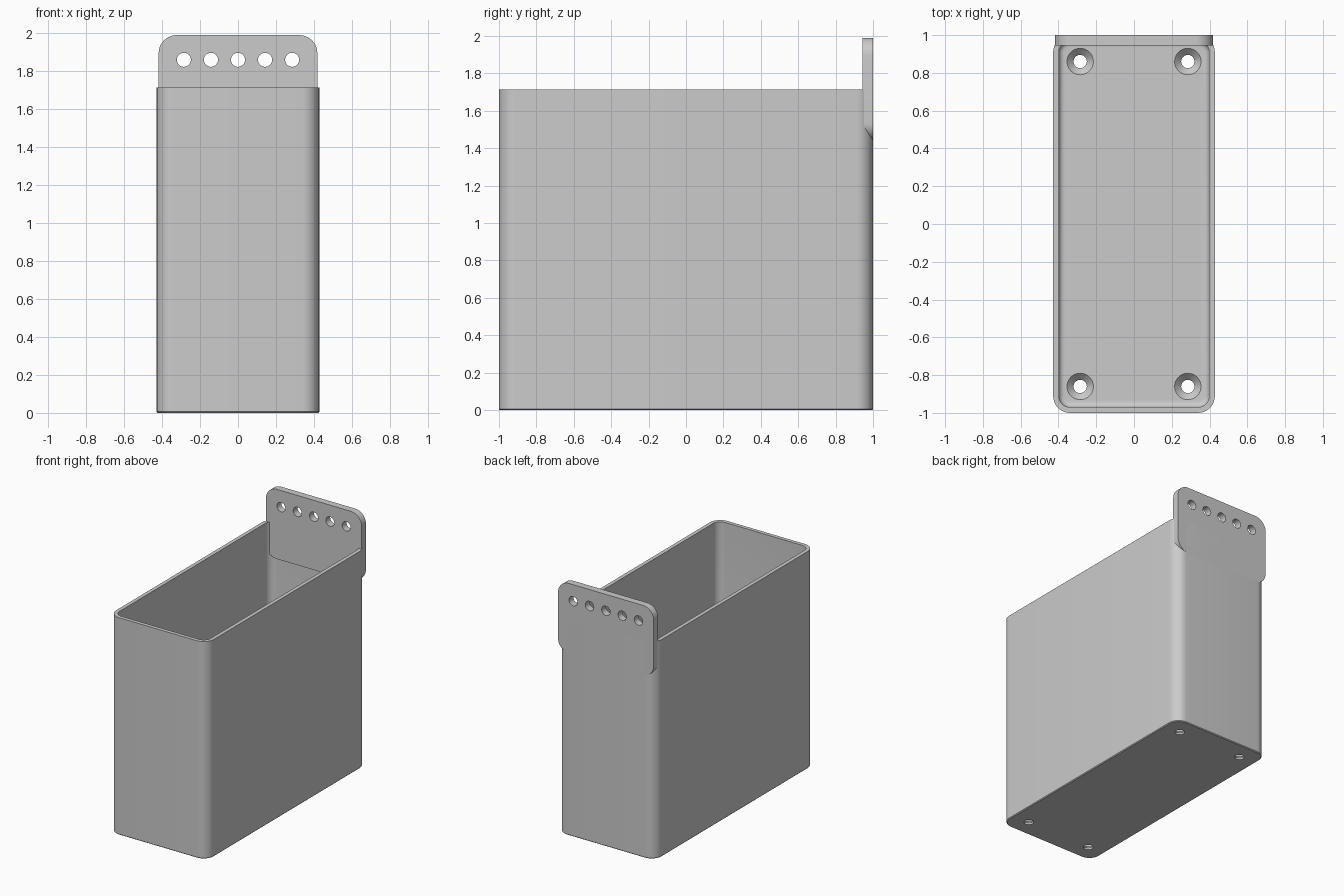
import bpy
import bmesh
import math
from mathutils import Matrix, Vector

cube = bpy.data.objects.get("Cube")
if cube:
    bpy.data.objects.remove(cube, do_unlink=True)

grey = bpy.data.materials.new("light_grey")
grey.use_nodes = True
colour = (0.6, 0.6, 0.6, 1)
grey.diffuse_color = colour
grey.node_tree.nodes["Principled BSDF"].inputs["Base Color"].default_value = colour


def rounded_rect(hx, hy, r, z, steps=10):
    """Counter-clockwise outline with rounded corners."""
    points = []
    for i, (sx, sy) in enumerate([(1, 1), (-1, 1), (-1, -1), (1, -1)]):
        for k in range(steps + 1):
            a = (i + k / steps) * math.pi / 2
            points.append(Vector((sx * (hx - r) + r * math.cos(a),
                                  sy * (hy - r) + r * math.sin(a), z)))
    return points


def circle(r, z, steps=40):
    return [Vector((r * math.cos(2 * math.pi * i / steps),
                    r * math.sin(2 * math.pi * i / steps), z)) for i in range(steps)]


def loft(name, rings, matrix=Matrix()):
    """Solid skinned through the rings and capped at both ends."""
    bm = bmesh.new()
    loops = [[bm.verts.new(matrix @ p) for p in ring] for ring in rings]
    n = len(loops[0])
    for low, high in zip(loops, loops[1:]):
        for i in range(n):
            j = (i + 1) % n
            bm.faces.new((low[i], low[j], high[j], high[i]))
    bm.faces.new(loops[0][::-1])
    bm.faces.new(loops[-1])
    bmesh.ops.recalc_face_normals(bm, faces=bm.faces)
    mesh = bpy.data.meshes.new(name)
    bm.to_mesh(mesh)
    bm.free()
    mesh.materials.append(grey)
    obj = bpy.data.objects.new(name, mesh)
    bpy.context.collection.objects.link(obj)
    return obj


def activate(obj):
    bpy.ops.object.select_all(action="DESELECT")
    obj.select_set(True)
    bpy.context.view_layer.objects.active = obj


def drill(obj, cutters):
    activate(obj)
    for cutter in cutters:
        mod = obj.modifiers.new("hole", "BOOLEAN")
        mod.operation = "DIFFERENCE"
        mod.solver = "EXACT"
        mod.object = cutter
        bpy.ops.object.modifier_apply(modifier=mod.name)
        bpy.data.objects.remove(cutter, do_unlink=True)
    bpy.ops.object.shade_smooth_by_angle(angle=math.radians(30))


# Bin: one skin up the outside, over the rim and down to the floor
HX, HY, RADIUS, HEIGHT = 0.428, 1.0, 0.09, 1.715
WALL, FLOOR, FILLET = 0.03, 0.05, 0.03


def level(inset, z):
    return rounded_rect(HX - inset, HY - inset, RADIUS - inset, z)


rings = [level(0.006, 0), level(0, 0.006), level(0, HEIGHT), level(WALL, HEIGHT)]
for k in range(6):
    a = k / 5 * math.pi / 2
    rings.append(level(WALL + FILLET * (1 - math.cos(a)),
                       FLOOR + FILLET * (1 - math.sin(a))))
bin_body = loft("bin_body", rings)

# Countersunk screw holes in the floor
profile = [(0.035, -0.1), (0.035, 0.015), (0.07, FLOOR), (0.07, 0.2)]
drill(bin_body, [loft("floor_hole_cutter", [circle(r, z) for r, z in profile],
                      Matrix.Translation((x, y, 0)))
                 for x in (-0.285, 0.285) for y in (-0.86, 0.86)])

# Hanging plate at the back, with a row of holes
LOW, TOP, THICK = 1.44, 1.99, 0.055
upright = Matrix.Rotation(math.pi / 2, 4, "X")
place = Matrix.Translation((0, HY, (LOW + TOP) / 2)) @ upright
plate = loft("hanging_plate",
             [rounded_rect(0.418, (TOP - LOW) / 2, 0.095, z) for z in (0, THICK)], place)
drill(plate, [loft("plate_hole_cutter", [circle(0.037, z) for z in (-0.1, 0.2)],
                   Matrix.Translation((i * 0.1425, HY, 1.86)) @ upright)
              for i in range(-2, 3)])
